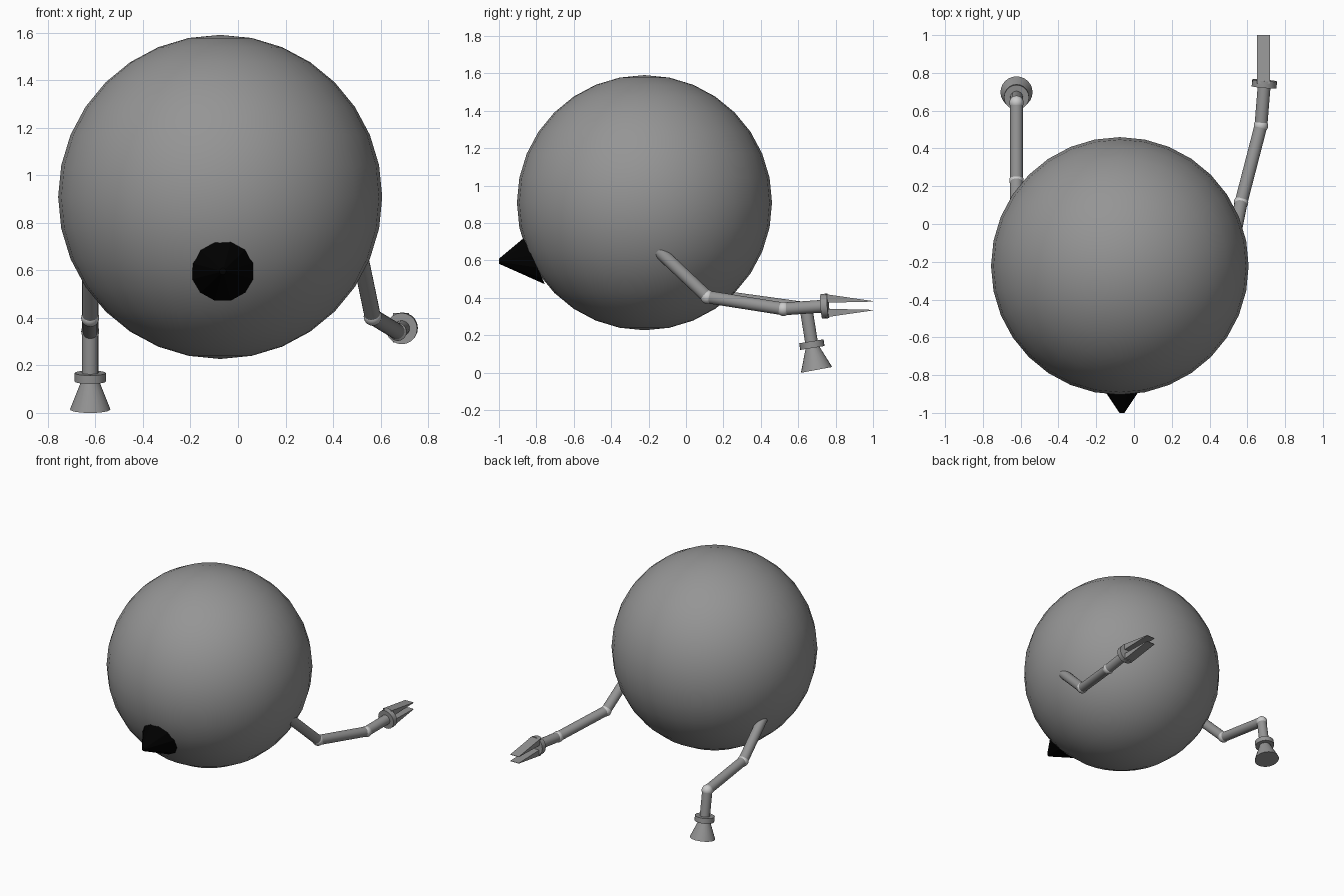
import bpy, bmesh, math
from mathutils import Vector

if "Cube" in bpy.data.objects:
    bpy.data.objects.remove(bpy.data.objects["Cube"])

GREY = (0.3, 0.3, 0.3)


def paint(obj, name, rgb):
    mat = bpy.data.materials.get(name) or bpy.data.materials.new(name)
    mat.diffuse_color = (*rgb, 1)
    mat.use_nodes = True
    mat.node_tree.nodes["Principled BSDF"].inputs["Base Color"].default_value = mat.diffuse_color
    obj.data.materials.append(mat)


def smooth(obj, angle=40):
    bpy.ops.object.select_all(action='DESELECT')
    obj.select_set(True)
    bpy.context.view_layer.objects.active = obj
    bpy.ops.object.shade_smooth_by_angle(angle=math.radians(angle))


def from_bmesh(name, bm):
    bmesh.ops.recalc_face_normals(bm, faces=bm.faces)
    mesh = bpy.data.meshes.new(name)
    bm.to_mesh(mesh)
    bm.free()
    obj = bpy.data.objects.new(name, mesh)
    bpy.context.collection.objects.link(obj)
    return obj


def ball(name, center, radius, segments, rings):
    bpy.ops.mesh.primitive_uv_sphere_add(segments=segments, ring_count=rings,
                                         radius=radius, location=center)
    obj = bpy.context.object
    obj.name = name
    smooth(obj)
    return obj


def tube(name, a, b, r1, r2=None, sides=20):
    """Cylinder or cone frustum running from point a to point b."""
    a, b = Vector(a), Vector(b)
    bpy.ops.mesh.primitive_cone_add(vertices=sides, radius1=r1,
                                    radius2=r1 if r2 is None else r2,
                                    depth=(b - a).length, location=(a + b) / 2)
    obj = bpy.context.object
    obj.name = name
    obj.rotation_euler = (b - a).to_track_quat('Z', 'Y').to_euler()
    smooth(obj)
    paint(obj, "dark_grey", GREY)
    return obj


def arm(side, shoulder, elbow, wrist, hand):
    """Three links, two pale joint balls and a flat collar at the hand."""
    shoulder, elbow, wrist, hand = map(Vector, (shoulder, elbow, wrist, hand))
    tube(side + "_upper_arm", shoulder, elbow, 0.034)
    tube(side + "_forearm", elbow, wrist, 0.034)
    tube(side + "_wrist_link", wrist, hand, 0.034)
    for label, p in (("elbow", elbow), ("wrist", wrist)):
        paint(ball(f"{side}_{label}_joint", p, 0.038, 20, 12), "pale_joint", (0.8, 0.8, 0.8))
    d = (hand - wrist).normalized()
    tube(side + "_collar", hand - d * 0.018, hand + d * 0.018, 0.066)


# Round body
paint(ball("body", (-0.075, -0.222, 0.909), 0.682, 32, 16), "dark_grey", GREY)

# Black blunt snout, base slanted to follow the body and sunk slightly in
bm = bmesh.new()
tip = Vector((-0.064, -1.0, 0.596))
base, nose = [], []
for i in range(12):
    t = math.tau * (i + 0.5) / 12
    c, s = math.cos(t), math.sin(t)
    rim = Vector((-0.064 + 0.13 * c, -0.815 - 0.058 * s, 0.596 + 0.125 * s))
    base.append(bm.verts.new(tip + (rim - tip) * 1.02))
    nose.append(bm.verts.new(tip + Vector((0.014 * c, 0, 0.014 * s))))
bm.faces.new(base)
bm.faces.new(nose)
for i in range(12):
    j = (i + 1) % 12
    bm.faces.new((base[i], base[j], nose[j], nose[i]))
paint(from_bmesh("snout", bm), "black", (0, 0, 0))

# Arm with suction cup
palm = (-0.622, 0.673, 0.15)
arm("cup_arm", (-0.622, 0.0, 0.625), (-0.622, 0.23, 0.40), (-0.622, 0.642, 0.343), palm)
tube("suction_cup", palm, (-0.622, 0.698, 0.015), 0.031, 0.085, 24)

# Arm with pincer
arm("pincer_arm", (0.515, -0.15, 0.655), (0.567, 0.115, 0.405),
    (0.672, 0.521, 0.341), (0.69, 0.742, 0.356))

# Pincer claws: two wedges narrowing to thin tips
for label, profile in (
        ("upper", ((0.745, 0.420), (1.0, 0.383), (1.0, 0.380), (0.745, 0.374))),
        ("lower", ((0.745, 0.342), (1.0, 0.336), (1.0, 0.333), (0.745, 0.296)))):
    bm = bmesh.new()
    near, far = [[bm.verts.new((x, y, z)) for y, z in profile] for x in (0.652, 0.72)]
    bm.faces.new(near)
    bm.faces.new(far)
    for i in range(4):
        j = (i + 1) % 4
        bm.faces.new((near[i], near[j], far[j], far[i]))
    paint(from_bmesh(label + "_claw", bm), "dark_grey", GREY)
